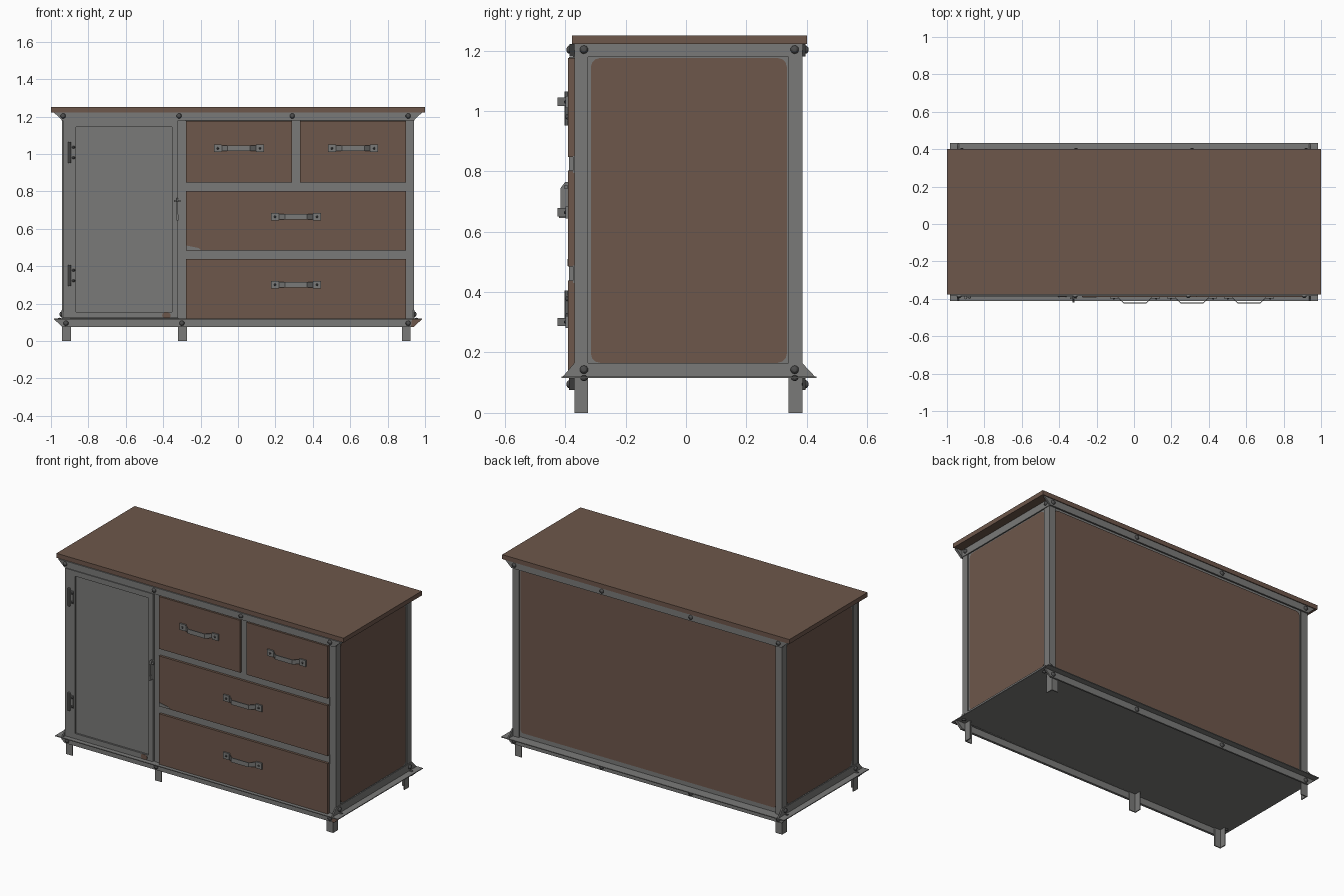
import bpy, math
from mathutils import Vector

if "Cube" in bpy.data.objects:
    bpy.data.objects.remove(bpy.data.objects["Cube"])


def material(name, color):
    m = bpy.data.materials.new(name)
    m.use_nodes = True
    m.diffuse_color = color
    m.node_tree.nodes["Principled BSDF"].inputs["Base Color"].default_value = color
    return m


WOOD = material("brown wood", (0.155, 0.095, 0.070, 1))
STEEL = material("grey steel", (0.195, 0.195, 0.190, 1))
DARK = material("dark bolt steel", (0.075, 0.075, 0.075, 1))


def make(name, verts, faces, mat):
    mesh = bpy.data.meshes.new(name)
    mesh.from_pydata(verts, [], faces)
    mesh.materials.append(mat)
    obj = bpy.data.objects.new(name, mesh)
    bpy.context.collection.objects.link(obj)
    return obj


def prism(name, outline, axis, lo, hi, mat):
    """Extrude a 2D outline along an axis; outline holds the other two axes in order."""
    n = len(outline)
    verts = []
    for level in (lo, hi):
        for p in outline:
            v = list(p)
            v.insert(axis, level)
            verts.append(v)
    faces = [list(range(n))[::-1], list(range(n, 2 * n))]
    faces += [[i, (i + 1) % n, n + (i + 1) % n, n + i] for i in range(n)]
    obj = make(name, verts, faces, mat)
    import bmesh
    bm = bmesh.new()
    bm.from_mesh(obj.data)
    bmesh.ops.recalc_face_normals(bm, faces=bm.faces)
    bm.to_mesh(obj.data)
    bm.free()
    return obj


def box(name, x0, x1, y0, y1, z0, z1, mat):
    return prism(name, [(x0, y0), (x1, y0), (x1, y1), (x0, y1)], 2, z0, z1, mat)


def rounded(a0, a1, b0, b1, r):
    pts = []
    for ca, cb, start in ((a1 - r, b1 - r, 0), (a0 + r, b1 - r, 1),
                          (a0 + r, b0 + r, 2), (a1 - r, b0 + r, 3)):
        for k in range(4):
            t = (start + k / 3) * math.pi / 2
            pts.append((ca + r * math.cos(t), cb + r * math.sin(t)))
    return pts


def bolt(name, x, y, z, normal, r=0.014):
    bpy.ops.mesh.primitive_uv_sphere_add(segments=10, ring_count=6, radius=r, location=(x, y, z))
    obj = bpy.context.object
    obj.name = name
    obj.scale.z = 0.8
    obj.rotation_euler = Vector(normal).to_track_quat("Z", "Y").to_euler()
    obj.data.materials.append(DARK)
    bpy.ops.object.shade_smooth_by_angle()


# Body limits
X, F, B, T = 0.94, -0.37, 0.385, 0.006
W = 0.046
FLOOR, TOP = 0.115, 1.222

# Wooden top and steel floor with its outward flange
box("table_top", -1, 1, -0.378, 0.4, TOP, 1.25, WOOD)
box("floor_plate", -0.985, 0.985, -0.412, 0.432, FLOOR, FLOOR + 0.005, STEEL)

# Angle iron corner posts running down into the legs
for sx, side in ((-1, "right"), (1, "left")):
    for y, d, end in ((F, 1, "front"), (B, -1, "back")):
        ell = [(sx * X, y), (sx * (X - W), y), (sx * (X - W), y + d * T),
               (sx * (X - T), y + d * T), (sx * (X - T), y + d * W), (sx * X, y + d * W)]
        prism(f"{end}_{side}_post", ell, 2, FLOOR, TOP, STEEL)
        shift = -0.018 if sx > 0 else 0
        prism(f"{end}_{side}_leg", [(a + shift, b) for a, b in ell], 2, 0, FLOOR, STEEL)
prism("middle_leg", [(-0.32, F), (-0.274, F), (-0.274, F + T), (-0.314, F + T),
                     (-0.314, F + W), (-0.32, F + W)], 2, 0, FLOOR, STEEL)

# Front and back rails with slanted ends
for end, y0, y1 in (("front", -0.385, F), ("back", B, 0.395)):
    for level, z0, z1 in (("bottom", 0.075, FLOOR + 0.003), ("top", 1.18, TOP)):
        ends = [(-X, z0), (X, z0), (0.985, z1), (-0.985, z1)]
        prism(f"{end}_{level}_rail", ends, 1, y0, y1, STEEL)

# Side rails and rounded side panels
for s, side in ((-1, "right"), (1, "left")):
    a, b = sorted((s * (X - 0.004), s * (X + 0.004)))
    prism(f"{side}_bottom_rail", [(-0.412, FLOOR), (0.432, FLOOR), (B, 0.165), (F, 0.165)],
          0, a, b, STEEL)
    box(f"{side}_top_rail", a, b, F, B, 1.178, TOP, STEEL)
    a, b = sorted((s * 0.915, s * 0.93))
    box(f"{side}_backing", a, b, F + 0.01, B - 0.01, FLOOR, TOP, STEEL)
    a, b = sorted((s * 0.929, s * 0.934))
    prism(f"{side}_panel", rounded(-0.315, 0.334, 0.166, 1.175, 0.03), 0, a, b, WOOD)

# Back panel
box("back_backing", -0.93, 0.93, 0.355, 0.37, FLOOR, TOP, STEEL)
prism("back_panel", rounded(-0.89, 0.89, 0.15, 1.175, 0.02), 1, 0.369, 0.376, WOOD)

# Front backing and dividers between drawers
box("front_backing", -0.93, 0.93, -0.36, -0.35, FLOOR, TOP, DARK)
box("middle_post", -0.32, -0.278, -0.375, -0.355, FLOOR, TOP, STEEL)
box("drawer_divider", 0.285, 0.335, -0.375, -0.355, 0.83, 1.18, STEEL)
box("upper_crossbar", -0.28, 0.9, -0.375, -0.355, 0.795, 0.85, STEEL)
box("lower_crossbar", -0.28, 0.9, -0.375, -0.355, 0.43, 0.488, STEEL)


# Drawers with bowed strap handles
def handle(name, x, z):
    path = [(-0.132, -0.397), (-0.09, -0.397), (-0.06, -0.425), (0.06, -0.425),
            (0.09, -0.397), (0.132, -0.397)]
    strap = [(x + a, b) for a, b in path] + [(x + a, b + T) for a, b in reversed(path)]
    prism(name, strap, 2, z - 0.014, z + 0.014, STEEL)
    for s in (-1, 1):
        box(name + "_pad", x + s * 0.113 - 0.021, x + s * 0.113 + 0.021,
            -0.399, -0.388, z - 0.02, z + 0.02, STEEL)
        bolt(name + "_screw", x + s * 0.113, -0.399, z, (0, -1, 0), 0.006)


for name, x0, x1, z0, z1, hx, hz in (
        ("upper_right_drawer", -0.277, 0.288, 0.847, 1.176, 0.005, 1.03),
        ("upper_left_drawer", 0.332, 0.897, 0.847, 1.176, 0.615, 1.03),
        ("middle_drawer", -0.277, 0.897, 0.485, 0.802, 0.31, 0.664),
        ("bottom_drawer", -0.277, 0.897, 0.12, 0.438, 0.31, 0.301)):
    box(name, x0, x1, -0.39, -0.355, z0, z1, WOOD)
    handle(name + "_handle", hx, hz)

# Door: recessed panel inside a raised rim
box("door_panel", -0.9, -0.322, -0.376, -0.355, 0.122, 1.178, STEEL)
for x0, x1, z0, z1 in ((-0.935, -0.865, 0.122, 1.178), (-0.352, -0.322, 0.122, 1.178),
                       (-0.866, -0.351, 1.145, 1.178), (-0.866, -0.351, 0.122, 0.155)):
    box("door_rim", x0, x1, -0.387, -0.357, z0, z1, STEEL)

# Hinges
for z in (1.008, 0.35):
    box("hinge_plate", -0.9, -0.875, -0.393, -0.386, z - 0.04, z + 0.04, STEEL)
    bpy.ops.mesh.primitive_cylinder_add(vertices=10, radius=0.008, depth=0.112,
                                        location=(-0.9, -0.395, z))
    bpy.context.object.name = "hinge_barrel"
    bpy.context.object.data.materials.append(STEEL)
    bpy.ops.object.shade_smooth_by_angle()
    for dz in (-0.028, 0.028):
        bolt("hinge_screw", -0.88, -0.393, z + dz, (0, -1, 0), 0.008)

# Door latch: upright bar, lower block and cross pin
prism("latch_bar", [(-0.385, 0.675), (-0.415, 0.675), (-0.415, 0.745), (-0.4, 0.765),
                    (-0.385, 0.765)], 0, -0.329, -0.32, STEEL)
box("latch_block", -0.33, -0.319, -0.42, -0.385, 0.645, 0.675, STEEL)
box("latch_pin", -0.342, -0.308, -0.402, -0.392, 0.742, 0.754, STEEL)

# Bolts along the frame
for x in (-0.935, -0.315, 0.29, 0.91):
    bolt("front_top_bolt", x, -0.385, 1.203, (0, -1, 0))
for x in (-0.92, -0.3, 0.91):
    bolt("front_bottom_bolt", x, -0.385, 0.095, (0, -1, 0))
for x in (-0.92, -0.31, 0.31, 0.92):
    bolt("back_top_bolt", x, 0.395, 1.203, (0, 1, 0))
    bolt("back_bottom_bolt", x, 0.395, 0.095, (0, 1, 0))
for s in (-1, 1):
    for y in (-0.338, 0.36):
        bolt("side_top_bolt", s * 0.944, y, 1.203, (s, 0, 0))
        bolt("side_bottom_bolt", s * 0.944, y, 0.143, (s, 0, 0))
        bolt("side_flange_bolt", s * 0.955, y, FLOOR, (0, 0, 1), 0.012)

# Worn patches
prism("door_rust", rounded(-0.405, -0.36, 0.122, 0.152, 0.014), 1, -0.389, -0.386, WOOD)
prism("rail_rust", [(0.925, 0.076), (0.94, 0.076), (0.983, 0.116), (0.93, 0.116)],
      1, -0.387, -0.384, WOOD)
prism("drawer_wear", [(-0.275, 0.487), (-0.2, 0.487), (-0.21, 0.497), (-0.275, 0.51)],
      1, -0.392, -0.389, STEEL)
